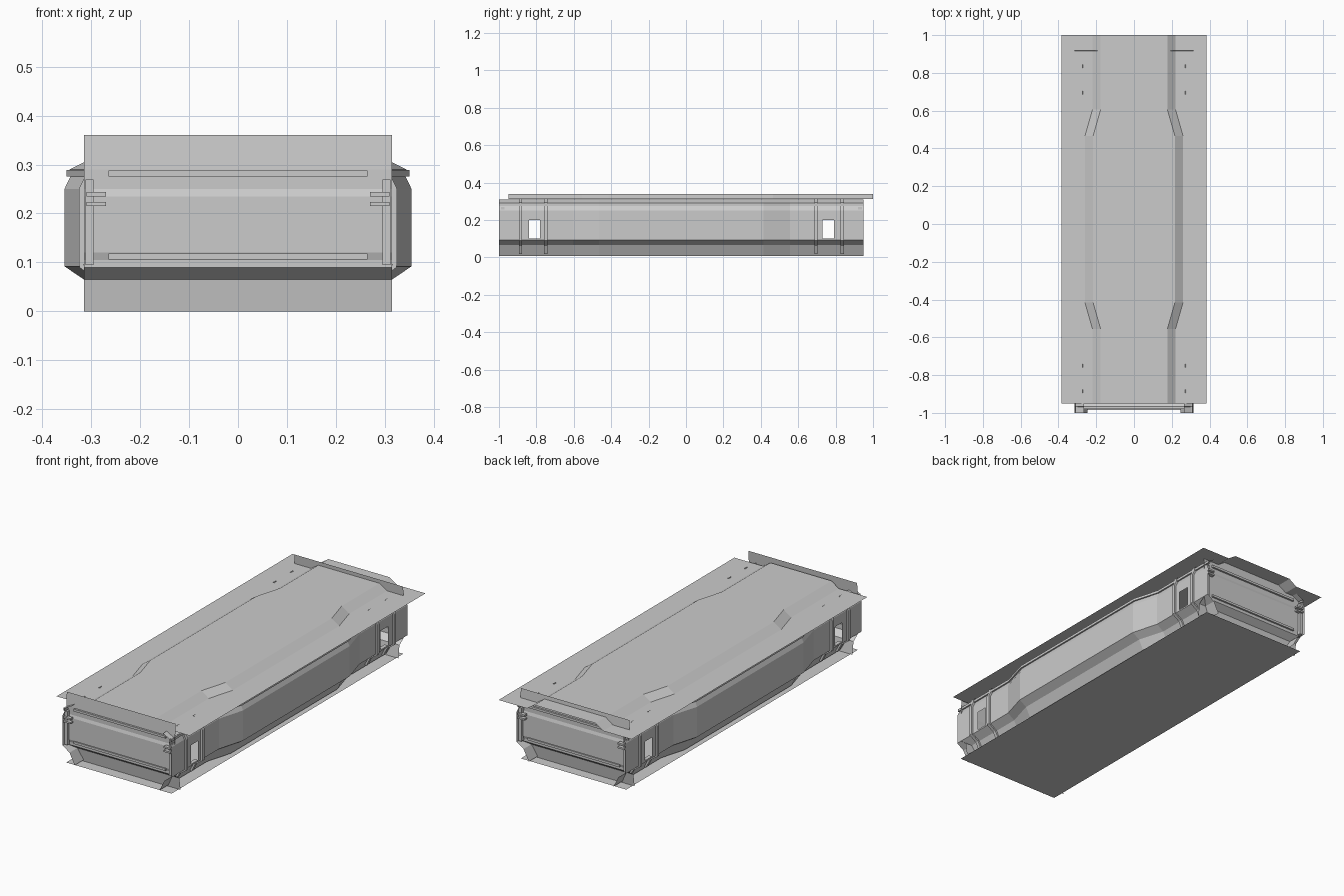
import bpy, bmesh

if "Cube" in bpy.data.objects:
    bpy.data.objects.remove(bpy.data.objects["Cube"])

BODY_Y, ROOF_Y = -0.025, 0.025
BULGE = 0.04                      # how far the middle section steps outward


def bulge(y):
    """Sideways step: 0 at the ends, BULGE between the two transitions."""
    return BULGE * min(1, max(0, (0.58 - abs(y)) / 0.14))


def sheet(name, rows, skip=lambda i, j: False, thick=0, mirror=None):
    """Faceted sheet from rows of points, optionally mirrored and thickened."""
    bm = bmesh.new()
    v = [[bm.verts.new(p) for p in row] for row in rows]
    for i in range(len(v) - 1):
        for j in range(len(v[0]) - 1):
            if not skip(i, j):
                bm.faces.new((v[i][j], v[i + 1][j], v[i + 1][j + 1], v[i][j + 1]))
    me = bpy.data.meshes.new(name)
    bm.to_mesh(me)
    bm.free()
    ob = bpy.data.objects.new(name, me)
    bpy.context.collection.objects.link(ob)
    if thick:
        m = ob.modifiers.new("thickness", 'SOLIDIFY')
        m.thickness, m.offset = thick, 0
    if mirror:
        m = ob.modifiers.new("mirror", 'MIRROR')
        m.use_axis = (mirror == 'X', mirror == 'Y', False)
    return ob


def box(name, x0, x1, y0, y1, z0, z1, mirror=None):
    bm = bmesh.new()
    bmesh.ops.create_cube(bm, size=1)
    for v in bm.verts:
        v.co = [(a + b) / 2 + c * (b - a)
                for c, (a, b) in zip(v.co, ((x0, x1), (y0, y1), (z0, z1)))]
    me = bpy.data.meshes.new(name)
    bm.to_mesh(me)
    bm.free()
    ob = bpy.data.objects.new(name, me)
    bpy.context.collection.objects.link(ob)
    if mirror:
        m = ob.modifiers.new("mirror", 'MIRROR')
        m.use_axis = (mirror == 'X', mirror == 'Y', False)
    return ob


half = [0.44, 0.58, 0.755, 0.815, 0.975]
stations = [-y for y in reversed(half)] + half

# Side panels: folded profile, stepped outward in the middle, window openings at the ends
side = [(0.245, 0.007), (0.275, 0.065), (0.315, 0.092), (0.315, 0.10), (0.315, 0.20),
        (0.315, 0.25), (0.303, 0.275), (0.305, 0.29), (0.265, 0.31)]
sheet("side_panel",
      [[(x + bulge(y), y + BODY_Y, z) for x, z in side] for y in stations],
      skip=lambda i, j: i in (1, 7) and j == 3, mirror='X')

# Rail strip running under the roof edge
rail = [(0.300, 0.276), (0.311, 0.276), (0.311, 0.289), (0.300, 0.289)]
sheet("side_rail",
      [[(x + bulge(y), y + BODY_Y, z) for x, z in rail] for y in stations], mirror='X')

# Raised posts either side of every window
for y in (-0.86, -0.725, 0.72, 0.86):
    prof = [(x + 0.005, z) for x, z in side]
    prof[0] = (0.257, 0.02)
    sheet("window_post",
          [[(x, y + BODY_Y + d, z) for x, z in prof] for d in (-0.009, 0.009)],
          thick=0.01, mirror='X')

# Window sills and inner recess flanges
for y in (-0.785, 0.785):
    yc = y + BODY_Y
    box("window_sill", 0.295, 0.315, yc - 0.03, yc + 0.03, 0.096, 0.1, mirror='X')

# Roof sheet: raised centre with sloping shoulders and flat outer margins
roof_y = [-0.975, -0.58, -0.44, 0.44, 0.58, 0.975]
rows = []
for y in roof_y:
    b = bulge(y)
    right = [(0.177 + b, 0.34), (0.22 + b, 0.311), (0.385, 0.311)]
    prof = [(-x, z) for x, z in reversed(right)] + right
    rows.append([(x, y + ROOF_Y, z) for x, z in prof])
sheet("roof_sheet", rows)

# Floor sheet
sheet("floor_sheet", [[(-0.305, y, 0), (0.305, y, 0)] for y in (-0.985, 0.93)])

# Folded end walls, front and back
end = [(0.90, 0.0), (0.91, 0.065), (0.945, 0.09), (0.945, 0.105), (0.95, 0.12),
       (0.95, 0.235), (0.945, 0.25), (0.945, 0.29), (0.94, 0.36)]
for name, s in (("front_wall", -1), ("back_wall", 1)):
    sheet(name, [[(x, BODY_Y + s * y, z) for y, z in end] for x in (-0.315, 0.315)])
    # Horizontal bars across the end
    for z0, z1 in ((0.106, 0.118), (0.276, 0.288)):
        a, b = sorted((BODY_Y + s * 0.945, BODY_Y + s * 0.955))
        box("end_bar", -0.265, 0.265, a, b, z0, z1)
    # Corner posts and small hinge brackets
    a, b = sorted((BODY_Y + s * 0.945, BODY_Y + s * 0.965))
    box("corner_post", 0.295, 0.312, a, b, 0.095, 0.27, mirror='X')
    a, b = sorted((BODY_Y + s * 0.955, BODY_Y + s * 0.975))
    for z in (0.215, 0.235):
        box("corner_bracket", 0.27, 0.31, a, b, z, z + 0.009, mirror='X')
